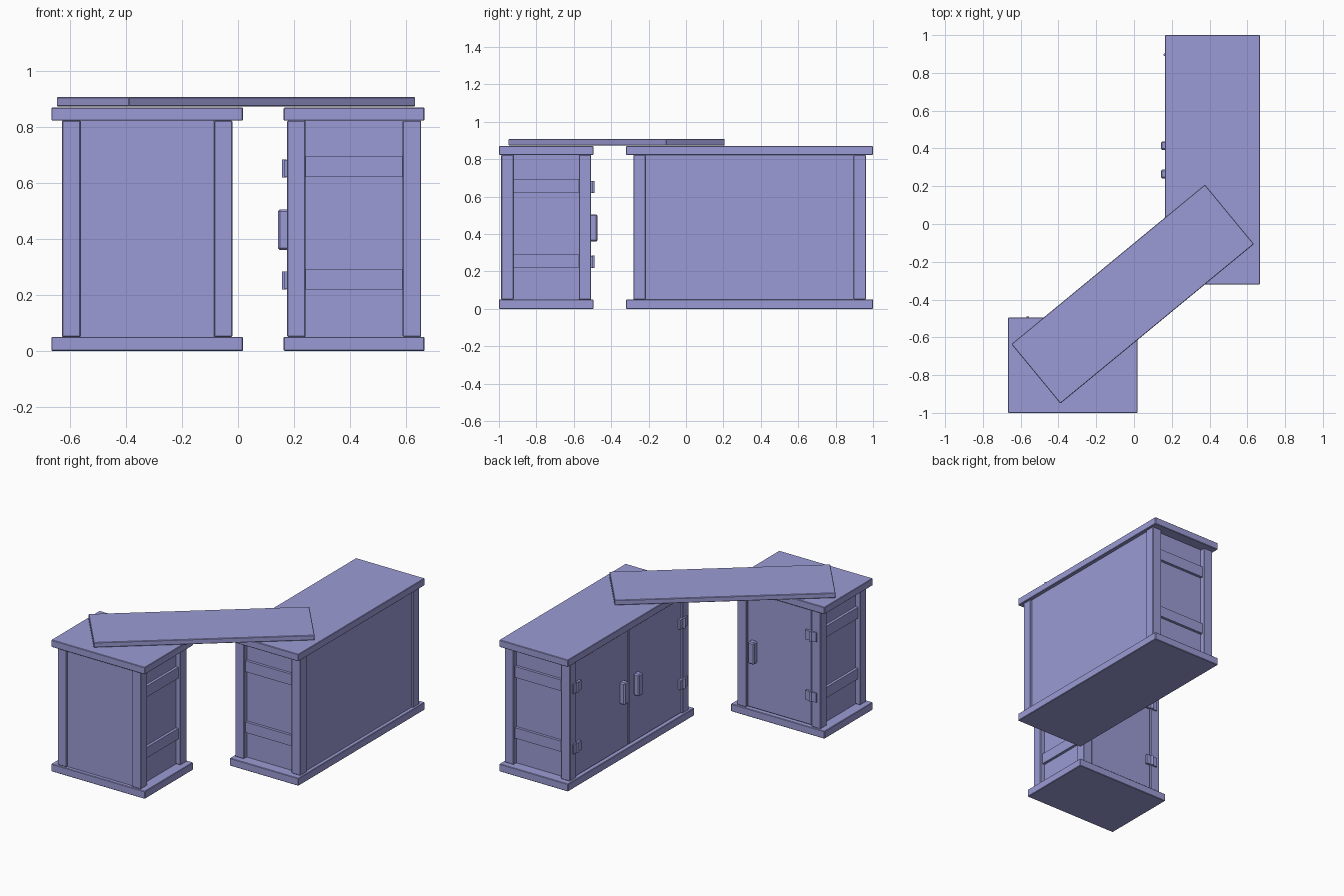
import bpy, bmesh
from math import radians
from mathutils import Matrix, Vector

if "Cube" in bpy.data.objects:
    bpy.data.objects.remove(bpy.data.objects["Cube"])

POST = 0.066          # post thickness
Z0, Z1, TOP = 0.05, 0.823, 0.87
EDGE = 0.003          # softened edge on the timber

paint = bpy.data.materials.new("violet_paint")
paint.diffuse_color = (0.33, 0.33, 0.67, 1)
paint.use_nodes = True
paint.node_tree.nodes["Principled BSDF"].inputs["Base Color"].default_value = paint.diffuse_color


def finish(name, bm, frame, bevel=0.0):
    bmesh.ops.recalc_face_normals(bm, faces=bm.faces)
    me = bpy.data.meshes.new(name)
    bm.to_mesh(me)
    bm.free()
    me.materials.append(paint)
    ob = bpy.data.objects.new(name, me)
    ob.matrix_world = frame
    bpy.context.collection.objects.link(ob)
    if bevel:
        m = ob.modifiers.new("bevel", 'BEVEL')
        m.width, m.segments = bevel, 1
    return ob


def box(name, frame, x, y, z, bevel=0.0):
    """Box from (min, max) ranges in the frame's own axes."""
    bm = bmesh.new()
    bmesh.ops.create_cube(bm, size=1)
    for v in bm.verts:
        v.co = Vector([(r[0] + r[1]) / 2 + c * (r[1] - r[0]) for c, r in zip(v.co, (x, y, z))])
    return finish(name, bm, frame, bevel)


def hinge(name, frame, x, y, z):
    # two leaves and a knuckle pin
    for side in (-1, 1):
        a, b = sorted((x + side * 0.004, x + side * 0.04))
        box(name + "_leaf", frame, (a, b), (y - 0.012, y + 0.009), (z - 0.031, z + 0.031))
    bm = bmesh.new()
    bmesh.ops.create_cone(bm, cap_ends=True, segments=12, radius1=0.008, radius2=0.008, depth=0.065,
                          matrix=Matrix.Translation((x, y + 0.011, z)))
    finish(name + "_pin", bm, frame)


def cabinet(name, cx, cy, angle, width, depth, doors):
    """Doors face local +y."""
    f = Matrix.Translation((cx, cy, 0)) @ Matrix.Rotation(radians(angle), 4, 'Z')
    w, d = width / 2, depth / 2
    bx, by = w - 0.038, d - 0.012     # body half sizes
    ix, iy = bx - POST, by - POST     # opening between posts

    # base and top slabs
    box(name + "_base", f, (-w, w), (-d, d), (0, Z0), EDGE)
    box(name + "_top", f, (-w, w), (-d, d), (Z1, TOP), EDGE)

    for s in (-1, 1):
        # corner posts
        for t in (-1, 1):
            box(name + "_post", f, sorted((s * ix, s * bx)), sorted((t * iy, t * by)), (Z0, Z1), EDGE)
        # recessed side panel crossed by two rails
        box(name + "_side_panel", f, sorted((s * (bx - 0.05), s * (bx - 0.033))), (-iy, iy), (Z0, Z1))
        for z in ((0.22, 0.29), (0.622, 0.695)):
            box(name + "_side_rail", f, sorted((s * (bx - 0.05), s * (bx - 0.015))), (-iy, iy), z)

    # plain back panel
    box(name + "_back_panel", f, (-ix, ix), (-by + 0.012, -by + 0.035), (Z0, Z1))

    # doors with handles and hinges
    step = 2 * ix / doors
    for i in range(doors):
        a = -ix + i * step
        side = -1 if i == 0 else 1    # hinged edge
        box(name + "_door", f, (a + 0.004, a + step - 0.004), (by - 0.032, by - 0.006),
            (Z0 + 0.006, Z1 - 0.006), EDGE)
        free = a + step if side < 0 else a
        hx = free + side * (0.075 if doors > 1 else 0.055)
        box(name + "_handle", f, (hx - 0.023, hx + 0.023), (by - 0.008, by + 0.033),
            (0.36, 0.505), 0.007)
        for z in (0.252, 0.652):
            hinge(name + "_hinge", f, side * ix, by, z)
    # backing behind the door gaps
    box(name + "_door_stop", f, (-ix, ix), (by - 0.042, by - 0.034), (Z0, Z1))


cabinet("small_cabinet", -0.3245, -0.7475, 0, 0.685, 0.505, 1)
cabinet("large_cabinet", 0.415, 0.34, 90, 1.32, 0.503, 2)

# loose plank bridging the two cabinets
plank = Matrix.Translation((-0.007, -0.371, 0)) @ Matrix.Rotation(radians(39.5), 4, 'Z')
box("bridge_plank", plank, (-0.664, 0.664), (-0.204, 0.204), (0.874, 0.907), EDGE)
